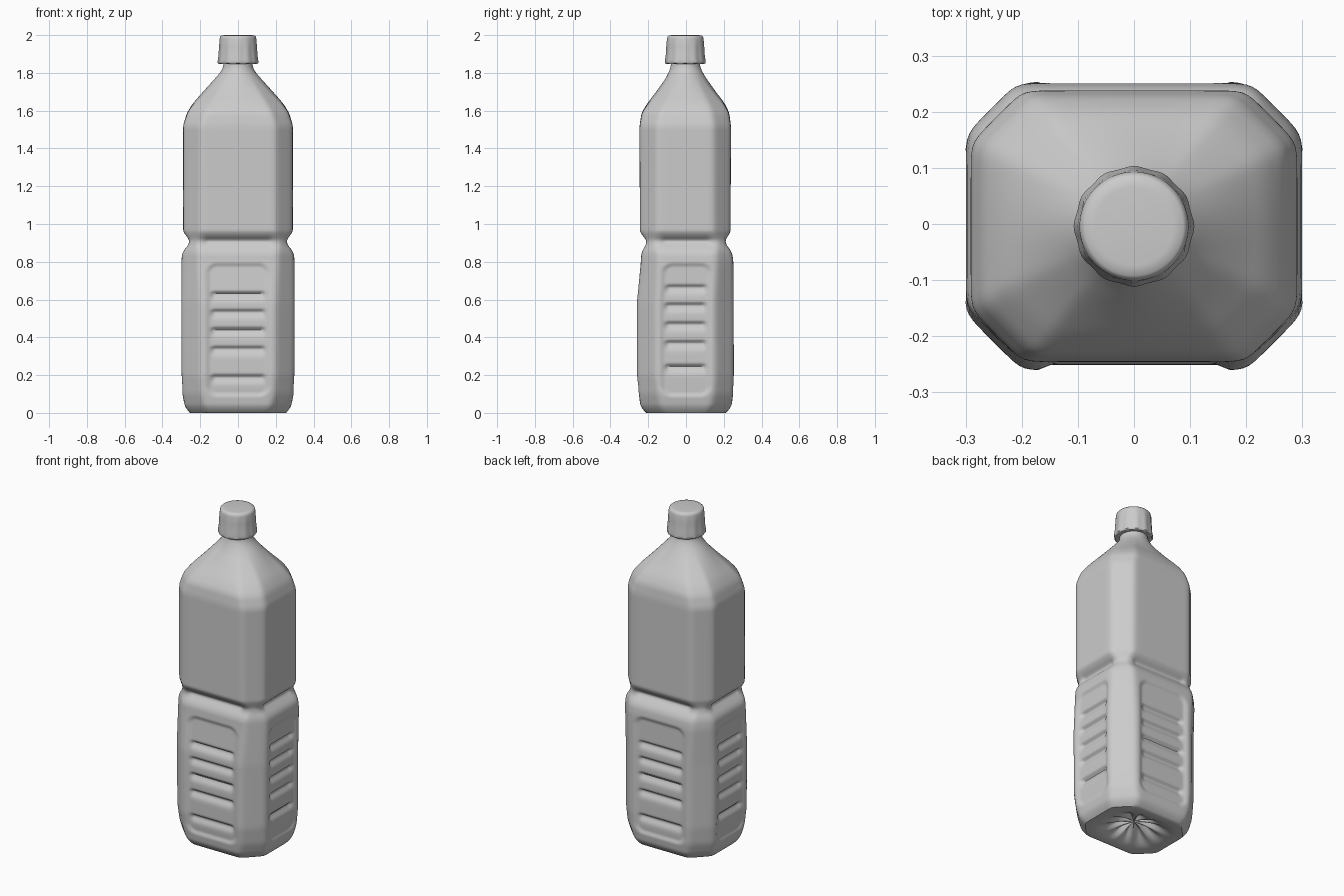
import bpy, bmesh
from math import sin, cos, pi, exp, hypot

cube = bpy.data.objects.get("Cube")
if cube:
    bpy.data.objects.remove(cube)

mat = bpy.data.materials.new("light_grey_plastic")
mat.use_nodes = True
GREY = (0.6, 0.6, 0.6, 1)
mat.diffuse_color = GREY
mat.node_tree.nodes["Principled BSDF"].inputs["Base Color"].default_value = GREY

SEGMENTS = 192

# Body profile: height, half width, half depth, corner cut, roundness, y shift
PROFILE = [
    (0.00, 0.255, 0.21, 0.37, 0, 0),
    (0.03, 0.28, 0.24, 0.41, 0, 0),
    (0.10, 0.295, 0.25, 0.44, 0, 0),
    (0.20, 0.30, 0.257, 0.455, 0, -0.003),
    (0.58, 0.302, 0.257, 0.457, 0, -0.004),
    (0.80, 0.30, 0.245, 0.455, 0, 0.006),
    (0.85, 0.295, 0.24, 0.45, 0, 0.004),
    (0.90, 0.255, 0.207, 0.425, 0, 0),
    (0.93, 0.265, 0.217, 0.425, 0, -0.002),
    (0.95, 0.29, 0.24, 0.44, 0, -0.004),
    (1.52, 0.291, 0.242, 0.44, 0, -0.004),
    (1.59, 0.27, 0.232, 0.41, 0.05, -0.003),
    (1.64, 0.238, 0.204, 0.36, 0.2, 0),
    (1.70, 0.185, 0.158, 0.28, 0.5, 0),
    (1.77, 0.122, 0.108, 0.19, 0.9, 0),
    (1.81, 0.087, 0.086, 0.15, 1, -0.002),
    (1.84, 0.076, 0.076, 0.15, 1, -0.003),
    (1.88, 0.076, 0.076, 0.15, 1, -0.003),
]


def lerp_profile(z):
    z = min(max(z, 0), PROFILE[-1][0])
    for a, b in zip(PROFILE, PROFILE[1:]):
        if z <= b[0]:
            t = (z - a[0]) / (b[0] - a[0])
            return [p + (q - p) * t for p, q in zip(a[1:], b[1:])]


def section(z):
    """Profile softened over a short height."""
    w = min(0.018, z)
    rows = [lerp_profile(z + w * k / 3) for k in range(-3, 4)]
    return [sum(col) / len(rows) for col in zip(*rows)]


def smooth(t):
    t = min(max(t, 0), 1)
    return t * t * (3 - 2 * t)


def rounded_box(u, v, bu, bv, r):
    """Soft mask, one inside a rounded rectangle."""
    d = hypot(max(abs(u) - bu + r, 0), max(abs(v) - bv + r, 0)) - r
    return smooth(0.5 - d / 0.028)


FRONT_RIBS = (0.63, 0.535, 0.44, 0.34, 0.19)
SIDE_RIBS = (0.665, 0.57, 0.47, 0.37, 0.245)


def grip_depth(u, z, half, ribs):
    """Recessed panel with grooves that are sharp above and soft below."""
    depth = 0.010 * rounded_box(u, z - 0.44, half + 0.01, 0.345, 0.05)
    across = smooth((half - abs(u)) / 0.025)
    for rib in ribs:
        dz = z - rib
        depth += 0.017 * across * exp(-(dz / (0.010 if dz > 0 else 0.026)) ** 2)
    return depth


def ring_points(z):
    hx, hy, cut, rnd, shift = section(z)
    pts = []
    for i in range(SEGMENTS):
        a = 2 * pi * i / SEGMENTS
        c, s = cos(a), sin(a)
        p = 40
        r = ((abs(c) / hx) ** p + (abs(s) / hy) ** p
             + ((abs(c) + abs(s)) / cut) ** p) ** (-1 / p)
        ellipse = 1 / hypot(c / hx, s / hy)
        r += (ellipse - r) * rnd
        x, y = r * c, r * s
        if 0.05 < z < 0.85:
            if abs(s) / hy > abs(c) / hx:
                y -= (1 if s > 0 else -1) * grip_depth(x, z, 0.15, FRONT_RIBS)
            else:
                x -= (1 if c > 0 else -1) * grip_depth(y, z, 0.115, SIDE_RIBS)
        # waist pinched deeper across the flat faces
        elif 0.85 <= z < 1:
            pinch = 0.010 * exp(-((z - 0.91) / 0.018) ** 2)
            if abs(s) / hy > abs(c) / hx:
                y -= (1 if s > 0 else -1) * pinch * smooth((0.19 - abs(x)) / 0.03)
            else:
                x -= (1 if c > 0 else -1) * pinch * smooth((0.14 - abs(y)) / 0.03)
        pts.append((x, y + shift, z))
    return pts


def loft(name, rings, tip_start, tip_end):
    """Skin a stack of rings and close both ends with fans."""
    bm = bmesh.new()
    loops = [[bm.verts.new(p) for p in ring] for ring in rings]
    n = len(loops[0])
    first, last = bm.verts.new(tip_start), bm.verts.new(tip_end)
    for i in range(n):
        j = (i + 1) % n
        for lo, hi in zip(loops, loops[1:]):
            bm.faces.new((lo[i], lo[j], hi[j], hi[i]))
        bm.faces.new((first, loops[0][j], loops[0][i]))
        bm.faces.new((last, loops[-1][i], loops[-1][j]))
    bmesh.ops.recalc_face_normals(bm, faces=bm.faces)
    mesh = bpy.data.meshes.new(name)
    bm.to_mesh(mesh)
    bm.free()
    mesh.materials.append(mat)
    obj = bpy.data.objects.new(name, mesh)
    bpy.context.collection.objects.link(obj)
    bpy.ops.object.select_all(action="DESELECT")
    obj.select_set(True)
    bpy.context.view_layer.objects.active = obj
    bpy.ops.object.shade_smooth_by_angle(angle=0.8)
    return obj


# Bottle body with a hollow, radially ribbed base
base = ring_points(0)
rings = []
for k in range(1, 14):
    s = k / 14
    ring = []
    for i, (x, y, _) in enumerate(base):
        rib = 1 + 0.3 * cos(10 * pi * 2 * i / SEGMENTS) * sin(pi * s)
        ring.append((x * s, y * s, 0.055 * smooth((0.86 - s) / 0.7) * rib))
    rings.append(ring)
LEVELS = 260
rings += [ring_points(1.87 * k / LEVELS) for k in range(LEVELS + 1)]
loft("bottle_body", rings, (0, 0, 0.055), (0, -0.003, 1.87))

# Screw cap with a flared, faintly fluted skirt
CAP = [(0.078, 1.848), (0.100, 1.846), (0.106, 1.852), (0.106, 1.865), (0.102, 1.89),
       (0.099, 1.94), (0.097, 1.98), (0.094, 1.992), (0.088, 1.998), (0.07, 2.0)]
cap_rings = []
for r, z in CAP:
    flute = 0.0015 if 1.85 < z < 1.97 else 0
    cap_rings.append([((r + flute * cos(12 * a)) * cos(a),
                       (r + flute * cos(12 * a)) * sin(a) - 0.004, z)
                      for a in (2 * pi * i / 96 for i in range(96))])
loft("screw_cap", cap_rings, (0, -0.004, 1.848), (0, -0.004, 2.0))
